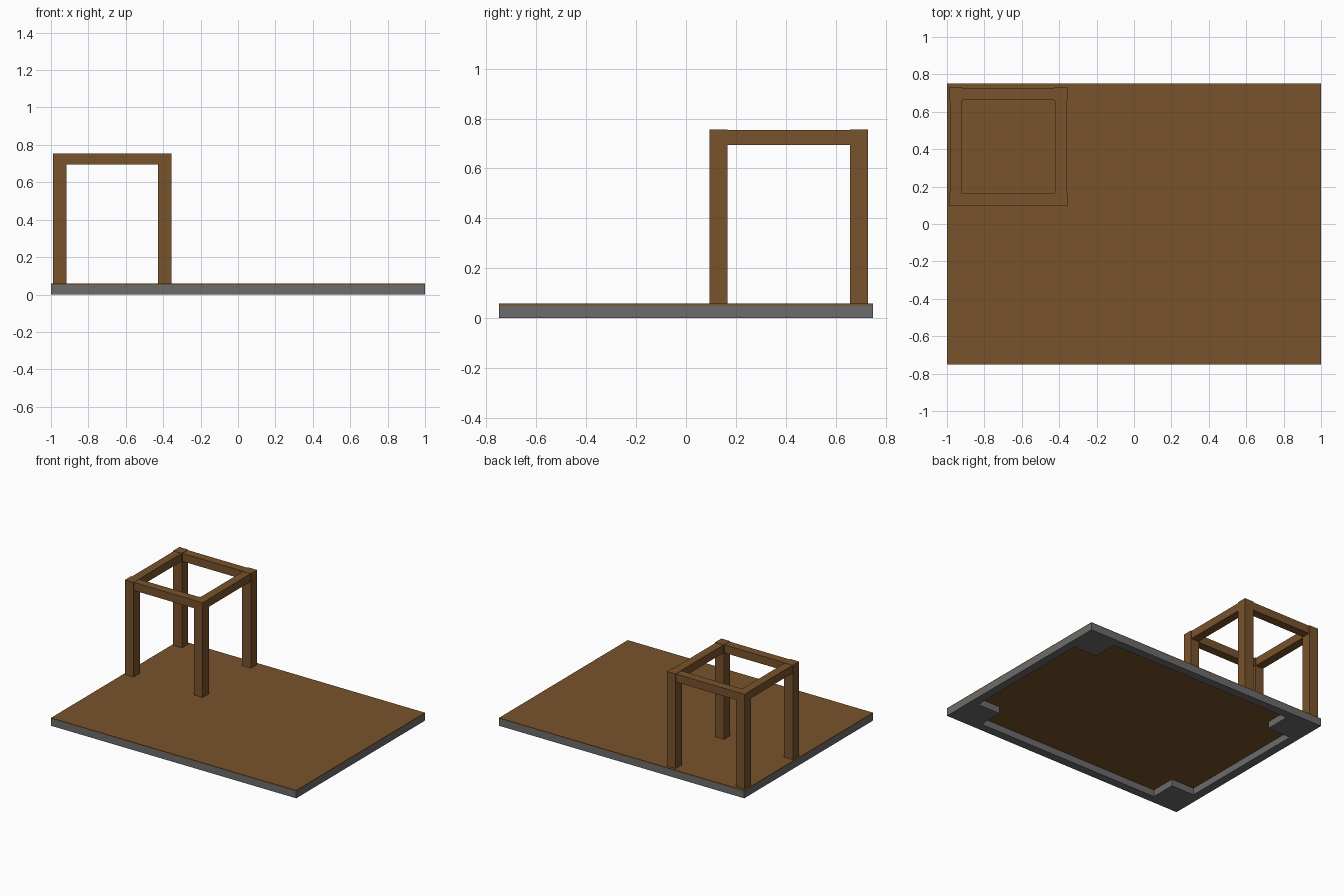
import bpy
import bmesh

if "Cube" in bpy.data.objects:
    bpy.data.objects.remove(bpy.data.objects["Cube"])

wood = bpy.data.materials.new("wood")
wood.diffuse_color = (0.19, 0.085, 0.025, 1)
wood.use_nodes = True
wood.node_tree.nodes["Principled BSDF"].inputs["Base Color"].default_value = wood.diffuse_color
stone = bpy.data.materials.new("stone")
stone.diffuse_color = (0.15, 0.15, 0.15, 1)
stone.use_nodes = True
stone.node_tree.nodes["Principled BSDF"].inputs["Base Color"].default_value = stone.diffuse_color


def add_boxes(name, boxes, mat):
    """One object from (low corner, high corner) boxes."""
    bm = bmesh.new()
    for lo, hi in boxes:
        verts = bmesh.ops.create_cube(bm, size=1)["verts"]
        for v in verts:
            v.co = [(a + b) / 2 + c * (b - a) for a, b, c in zip(lo, hi, v.co)]
    mesh = bpy.data.meshes.new(name)
    bm.to_mesh(mesh)
    bm.free()
    mesh.materials.append(mat)
    obj = bpy.data.objects.new(name, mesh)
    bpy.context.collection.objects.link(obj)
    return obj


W, D, B, T = 1.0, 0.75, 0.25, 0.0625   # half sizes, block length, wall depth
BASE, FLOOR = 0.05, 0.058

# Square foundation stones at the corners
corners = []
for x in (-W, W - B):
    for y in (-D, D - B):
        corners.append(((x, y, 0), (x + B, y + B, BASE)))
add_boxes("corner_stones", corners, stone)

# Narrow foundation stones along the four sides
for side, y in (("front", -D), ("back", D - T)):
    add_boxes(side + "_stones", [((-W + i * B, y, 0), (-W + (i + 1) * B, y + T, BASE))
                                 for i in range(1, 7)], stone)
for side, x in (("left", -W), ("right", W - T)):
    add_boxes(side + "_stones", [((x, -D + i * B, 0), (x + T, -D + (i + 1) * B, BASE))
                                 for i in range(1, 5)], stone)

# Floor planks: two lengths per row
P = 0.05
planks = []
for i in range(30):
    y = -D + i * P
    for x in (-W, 0):
        planks.append(((x, y, BASE), (x + 1, y + P, FLOOR)))
add_boxes("floor_planks", planks, wood)

# Wooden frame: four posts
XS, YS, TOP = (-0.953, -0.391), (0.131, 0.694), 0.755
LEG, RAIL = 0.036, 0.031
for y, fb in zip(YS, ("front", "back")):
    for x, lr in zip(XS, ("left", "right")):
        add_boxes(f"{fb}_{lr}_post",
                  [((x - LEG, y - LEG, BASE), (x + LEG, y + LEG, TOP))], wood)

# Rails between the post tops
Z0, Z1 = 0.694, TOP - 0.002
for y, fb in zip(YS, ("front", "back")):
    add_boxes(fb + "_rail", [((XS[0] + LEG, y - RAIL, Z0), (XS[1] - LEG, y + RAIL, Z1))], wood)
for x, lr in zip(XS, ("left", "right")):
    add_boxes(lr + "_rail", [((x - RAIL, YS[0] + LEG, Z0), (x + RAIL, YS[1] - LEG, Z1))], wood)
